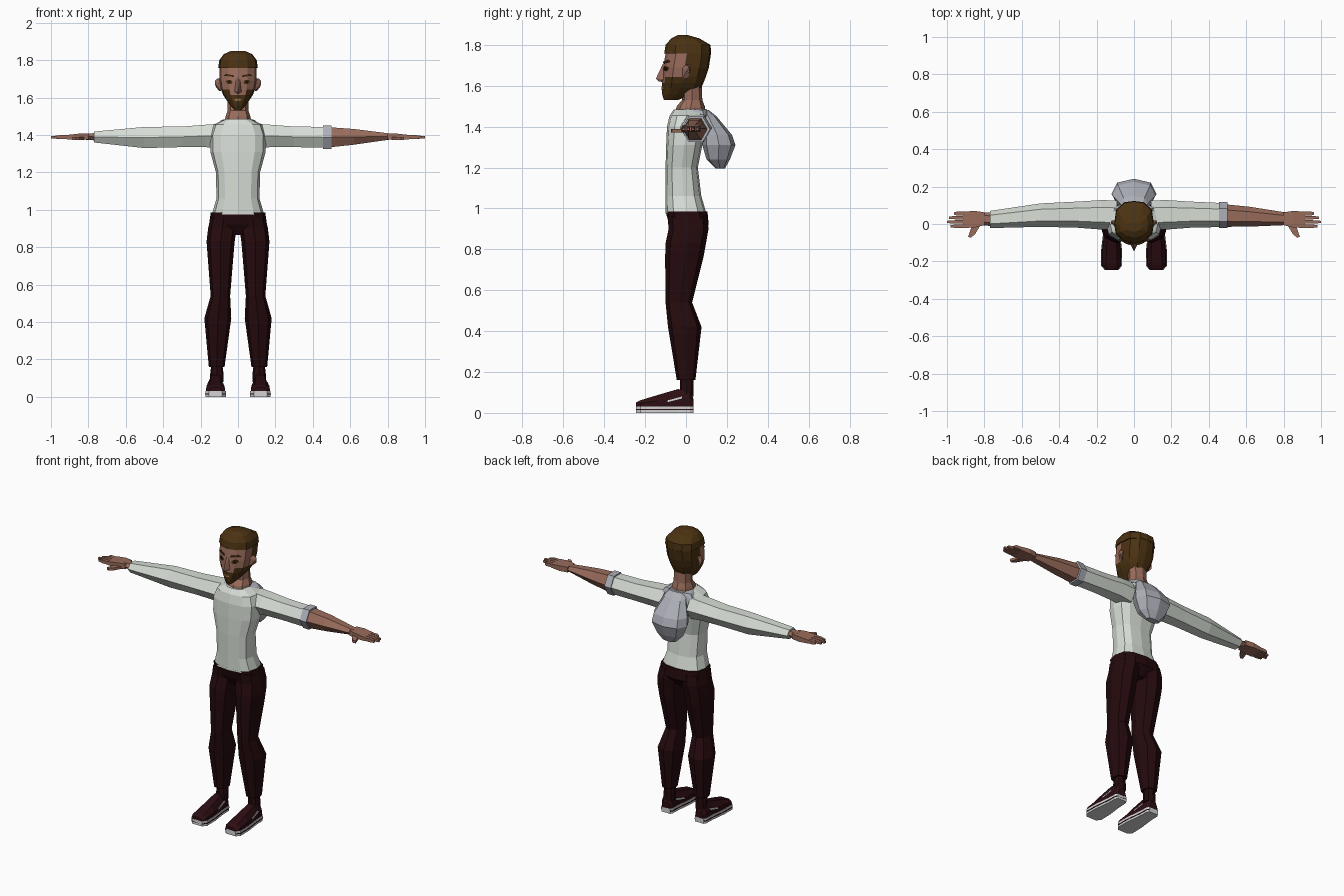
import bpy, bmesh, math

if "Cube" in bpy.data.objects:
    bpy.data.objects.remove(bpy.data.objects["Cube"])


def mat(name, r, g, b):
    m = bpy.data.materials.new(name)
    m.diffuse_color = (r, g, b, 1)
    m.use_nodes = True
    m.node_tree.nodes["Principled BSDF"].inputs["Base Color"].default_value = m.diffuse_color
    return m


SHIRT = mat("shirt_white", .68, .73, .67)
GREY = mat("hood_grey", .42, .43, .48)
SKIN = mat("skin", .32, .15, .105)
HAIR = mat("hair_brown", .07, .032, .006)
TROUSER = mat("trouser_maroon", .018, .003, .004)
SHOE = mat("shoe_maroon", .025, .004, .006)
WHITE = mat("sole_white", .65, .65, .66)
LIP = mat("lip_tan", .38, .17, .06)
DARK = mat("pupil_dark", .01, .006, .004)


def finish(name, bm, mats):
    bmesh.ops.recalc_face_normals(bm, faces=bm.faces)
    me = bpy.data.meshes.new(name)
    bm.to_mesh(me)
    bm.free()
    for m in mats:
        me.materials.append(m)
    ob = bpy.data.objects.new(name, me)
    bpy.context.collection.objects.link(ob)
    return ob


def loft(name, rings, mats, rule=None):
    """Skin a stack of equal-sized rings; rule(level, column) gives the material."""
    bm = bmesh.new()
    vs = [[bm.verts.new(p) for p in r] for r in rings]
    n = len(vs[0])
    for i in range(len(vs) - 1):
        for j in range(n):
            k = (j + 1) % n
            f = bm.faces.new((vs[i][j], vs[i][k], vs[i + 1][k], vs[i + 1][j]))
            f.material_index = rule(i, j) if rule else 0
    for r, lev in ((vs[0], 0), (vs[-1], len(vs) - 2)):
        bm.faces.new(r).material_index = rule(lev, 0) if rule else 0
    return finish(name, bm, mats)


def hull(name, pts, m):
    bm = bmesh.new()
    for p in pts:
        bm.verts.new(p)
    bmesh.ops.convex_hull(bm, input=bm.verts[:])
    return finish(name, bm, [m])


def unit(n, p):
    out = []
    for i in range(n):
        a = 2 * math.pi * i / n
        c, s = math.cos(a), math.sin(a)
        out.append((math.copysign(abs(c) ** p, c), math.copysign(abs(s) ** p, s)))
    return out


def zring(z, x0, x1, y0, y1, n=8, p=.8):
    return [((x0 + x1) / 2 + (x1 - x0) / 2 * c, (y0 + y1) / 2 + (y1 - y0) / 2 * s, z)
            for c, s in unit(n, p)]


def xring(x, y0, y1, z0, z1, n=6):
    return [(x, (y0 + y1) / 2 + (y1 - y0) / 2 * c, (z0 + z1) / 2 + (z1 - z0) / 1.732 * s)
            for c, s in unit(n, 1)]


def box(x0, x1, y0, y1, z0, z1):
    return [(x, y, z) for x in (x0, x1) for y in (y0, y1) for z in (z0, z1)]


# torso: z, half width, front, back
loft("shirt_torso", [zring(z, -w, w, a, b, 12, .72) for z, w, a, b in (
    (.975, .14, -.1, .1), (1.06, .115, -.1, .075), (1.2, .118, -.1, .058),
    (1.31, .148, -.097, .08), (1.4, .15, -.093, .1), (1.455, .13, -.08, .105),
    (1.485, .068, -.06, .095))], [SHIRT])

# neck
loft("neck", [zring(z, -w, w, a, b, 8, .9) for z, w, a, b in (
    (1.45, .075, -.06, .1), (1.5, .066, -.045, .092), (1.53, .056, -.02, .08),
    (1.64, .058, -.02, .075))], [SKIN])

# hanging hood and its collar
loft("hood", [zring(z, -w, w, a, b, 8, .85) for z, w, a, b in (
    (1.195, .045, .145, .19), (1.24, .09, .1, .215), (1.31, .12, .08, .242),
    (1.36, .115, .08, .225), (1.45, .075, .07, .15), (1.482, .06, .06, .11))], [GREY])
for s, side in ((-1, "right"), (1, "left")):
    hull(side + "_hood_collar", [(s * x, y, z) for x, y, z in (
        (.055, -.02, 1.465), (.1, -.02, 1.45), (.11, .09, 1.45), (.05, .11, 1.46),
        (.06, 0, 1.487), (.09, .08, 1.48), (.05, .1, 1.487))], GREY)

# pelvis
loft("trouser_pelvis", [zring(z, -w, w, a, b, 12, .72) for z, w, a, b in (
    (.985, .146, -.1, .105), (.92, .155, -.082, .111), (.865, .05, -.05, .07))], [TROUSER])

# legs: z, inner x, outer x, front, back
LEG = ((.96, .005, .147, -.09, .104), (.9, .008, .16, -.085, .11), (.83, .018, .168, -.1, .098),
       (.76, .024, .163, -.102, .085), (.54, .042, .146, -.1, .03), (.42, .036, .18, -.088, .076),
       (.16, .072, .156, -.045, .046))
# shoe stations: y, half width, height
FOOT = ((-.245, .032, .05), (-.222, .052, .062), (-.14, .051, .087),
        (-.04, .039, .116), (.02, .037, .112), (.036, .028, .07))
for s, side in ((-1, "right"), (1, "left")):
    loft(side + "_trouser_leg", [zring(z, s * a, s * b, f, k, 8, .8) for z, a, b, f, k in LEG], [TROUSER])
    loft(side + "_ankle", [zring(z, s * (.113 - w), s * (.113 + w), -.03, .036) for z, w in
                           ((.08, .036), (.12, .036), (.17, .03))], [TROUSER])
    cx = s * .12
    loft(side + "_shoe_upper", [[(cx + w * q, y, .03 + (h - .03) * t) for q, t in (
        (-1, 0), (-.95, .5), (-.55, 1), (.55, 1), (.95, .5), (1, 0))] for y, w, h in FOOT], [SHOE])
    for nm, g, z0, z1, m in (("sole", .003, 0, .032, WHITE), ("sole_stripe", .005, .013, .019, SHOE)):
        out = [(w + g, y) for y, w, h in FOOT]
        ol = [(cx + w, y) for w, y in out] + [(cx - w, y) for w, y in reversed(out)]
        loft(side + "_" + nm, [[(x, y, z) for x, y in ol] for z in (z0, z1)], [m])
    # side trim strips
    for q, lab in ((-1, "a"), (1, "b")):
        hull(side + "_shoe_trim_" + lab, [(cx + q * (x + d), y, z) for x, y, z in (
            (.043, -.09, .053), (.0415, -.09, .061), (.037, -.02, .07), (.0365, -.02, .08))
            for d in (-.003, .003)], WHITE)

# arms: x, front, back, bottom, top
SLEEVE = ((.09, -.03, .125, 1.325, 1.46), (.17, -.03, .128, 1.335, 1.455),
          (.3, -.02, .12, 1.335, 1.445), (.5, -.015, .11, 1.33, 1.443))


def arm(name, s, st, m):
    loft(name, [xring(s * r[0], *r[1:]) for r in st], [m])


arm("right_sleeve", -1, SLEEVE + ((.77, -.022, .07, 1.36, 1.418),), SHIRT)
arm("left_sleeve", 1, SLEEVE[:3] + ((.47, -.016, .112, 1.332, 1.443),), SHIRT)
arm("left_cuff", 1, ((.455, -.022, .118, 1.325, 1.45), (.5, -.022, .118, 1.325, 1.45)), GREY)
arm("left_forearm", 1, ((.48, -.015, .106, 1.333, 1.442), (.62, -.014, .092, 1.348, 1.432),
                        (.81, -.006, .062, 1.375, 1.408)), SKIN)
arm("right_wrist", -1, ((.75, -.012, .062, 1.37, 1.41), (.82, -.006, .062, 1.375, 1.408)), SKIN)

for s, side in ((-1, "right"), (1, "left")):
    hull(side + "_palm", [(s * x, y, z) for x, y0, y1, z0, z1 in (
        (.8, -.006, .062, 1.375, 1.408), (.85, -.018, .07, 1.374, 1.407), (.915, -.022, .066, 1.377, 1.4))
        for y in (y0, y1) for z in (z0, z1)], SKIN)
    for i, (y, tip) in enumerate(((-.012, .982), (.011, 1.0), (.034, .99), (.056, .962))):
        hull(f"{side}_finger_{i + 1}",
             [(s * x, yy, z) for x, yy, z in box(.9, .95, y - .0095, y + .0095, 1.379, 1.399)] +
             [(s * x, yy, z) for x, yy, z in box(.95, tip, y - .006, y + .006, 1.381, 1.393)], SKIN)
    hull(side + "_thumb", [(s * x, y, z) for x, y in (
        (.82, -.005), (.87, -.02), (.85, -.055), (.872, -.045), (.872, -.073), (.887, -.068))
        for z in (1.372, 1.388)], SKIN)

# head: z, half width, front, back
HEAD = ((1.53, .016, -.108, -.04), (1.555, .038, -.116, .02), (1.59, .064, -.118, .075),
        (1.613, .079, -.117, .085), (1.643, .091, -.115, .097), (1.69, .099, -.112, .112),
        (1.757, .1, -.1, .122), (1.758, .106, -.107, .123), (1.8, .1, -.1, .12),
        (1.832, .076, -.072, .065), (1.848, .04, -.04, .01))


def head_ring(z, w, f, b):
    d = b - f
    mid = f + d * .47
    half = [(0, f), (.5 * w, f + d * .06), (.92 * w, f + d * .23), (w, mid),
            (.9 * w, b - d * .2), (.5 * w, b - d * .03), (0, b)]
    return [(x, y, z) for x, y in half] + [(-x, y, z) for x, y in reversed(half[1:-1])]


def head_colour(level, col):
    c = min(col, 11 - col)          # 0 at the face centre, 5 at the back
    if c > 2 or level >= 6:
        return 1                    # hair
    if level <= 2:
        return 1                    # beard and moustache
    if level == 3:
        return 1 if c else 0        # beard sides
    return 0


loft("head", [head_ring(*h) for h in HEAD], [SKIN, HAIR], head_colour)

# face details
hull("nose", [(0, -.113, 1.708), (-.01, -.108, 1.7), (.01, -.108, 1.7), (0, -.147, 1.636),
              (-.02, -.108, 1.632), (.02, -.108, 1.632), (0, -.135, 1.622), (0, -.11, 1.618)], SKIN)
hull("lips", [(x, y, z) for x, z in ((-.024, 1.588), (0, 1.597), (.024, 1.588), (0, 1.579))
              for y in (-.121 + abs(x) * .5, -.113 + abs(x) * .5)], LIP)


def plate(name, s, cx, cz, cy, outline, m):
    """Thin plate wrapped to the slant of the cheek."""
    hull(name, [(s * (cx + x), cy + x * .5 + d, cz + z) for x, z in outline for d in (-.004, .004)], m)


for s, side in ((-1, "right"), (1, "left")):
    plate(side + "_eye", s, .047, 1.683, -.098,
          ((-.019, -.003), (-.008, .012), (.01, .012), (.018, .002), (.008, -.011), (-.01, -.011)), HAIR)
    plate(side + "_pupil", s, .047, 1.684, -.1,
          ((-.007, 0), (0, .009), (.007, 0), (0, -.009)), DARK)
    plate(side + "_eyebrow", s, .05, 1.716, -.0945,
          ((-.028, -.006), (-.026, .003), (.012, .01), (.027, .001), (.012, .001)), HAIR)
    hull(side + "_ear", [(s * x, y, z) for x, y, z in (
        (.09, -.022, 1.69), (.09, -.018, 1.635), (.1, .012, 1.635), (.122, .012, 1.69),
        (.118, .02, 1.655), (.11, .005, 1.703), (.095, .02, 1.7), (.124, .005, 1.675))], SKIN)
